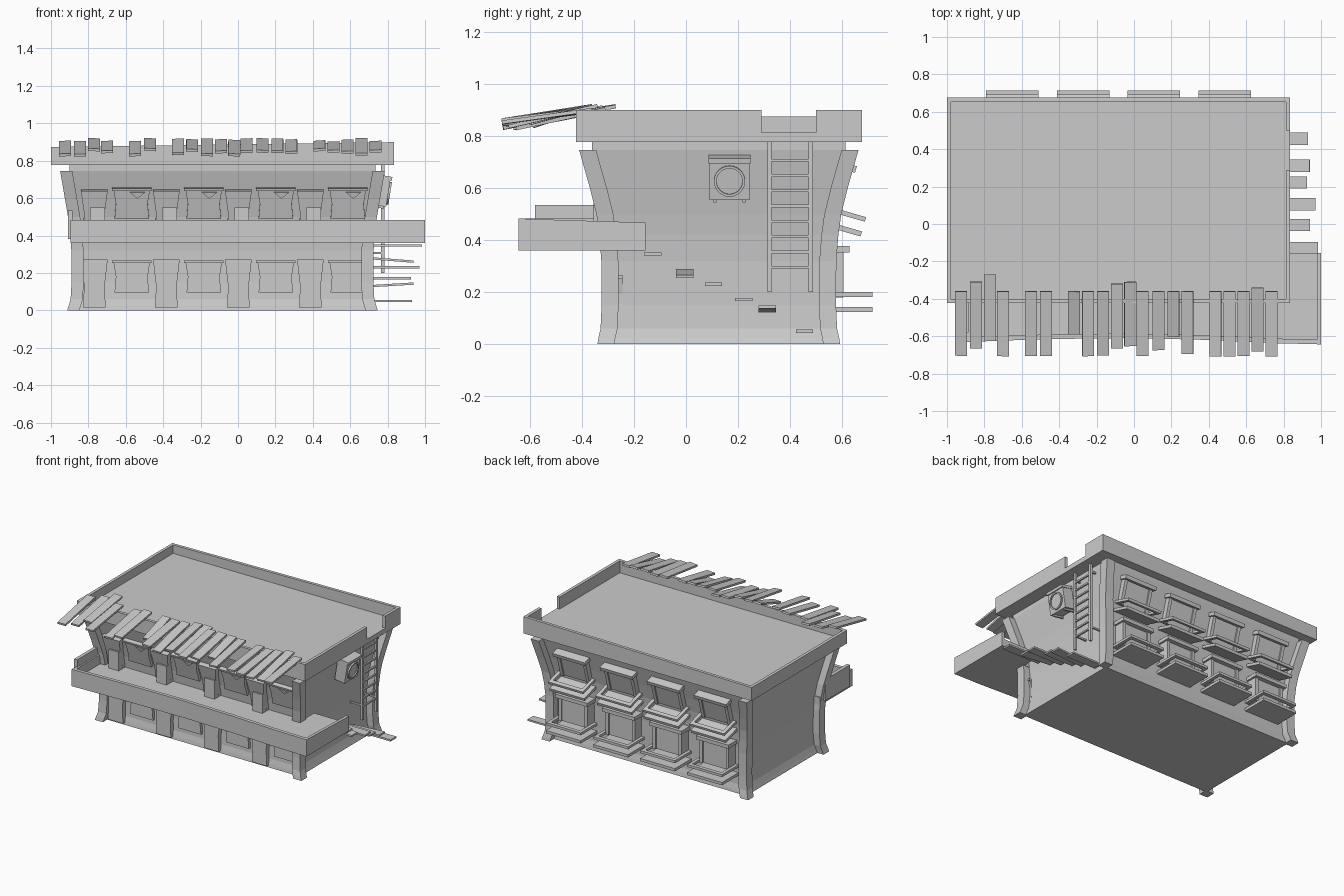
import bpy, bmesh, math, random
from mathutils import Matrix, Vector

if "Cube" in bpy.data.objects:
    bpy.data.objects.remove(bpy.data.objects["Cube"])

random.seed(4)
CX, CY = -0.083, 0.126
# wall flare: height, half width, half depth of the corner post outline
RINGS = [(0, .83, .466), (.025, .822, .462), (.06, .812, .454), (.15, .807, .45), (.32, .808, .451),
         (.42, .816, .459), (.5, .826, .47), (.6, .843, .495), (.67, .855, .515), (.745, .868, .536)]
INSET = .05


def half(z, k):
    for a, b in zip(RINGS, RINGS[1:]):
        if z <= b[0]:
            return a[k] + (b[k] - a[k]) * (z - a[0]) / (b[0] - a[0])
    return RINGS[-1][k]


def finish(name, bm):
    bmesh.ops.recalc_face_normals(bm, faces=bm.faces)
    me = bpy.data.meshes.new(name)
    bm.to_mesh(me)
    bm.free()
    ob = bpy.data.objects.new(name, me)
    bpy.context.collection.objects.link(ob)
    return ob


def loft(name, loops):
    bm = bmesh.new()
    vs = [[bm.verts.new(p) for p in loop] for loop in loops]
    n = len(vs[0])
    for a, b in zip(vs, vs[1:]):
        for i in range(n):
            j = (i + 1) % n
            bm.faces.new((a[i], a[j], b[j], b[i]))
    bm.faces.new(vs[0])
    bm.faces.new(vs[-1])
    return finish(name, bm)


def prism(name, pts, z0, top):
    f = top if callable(top) else (lambda x: top)
    return loft(name, [[(x, y, z0) for x, y in pts], [(x, y, f(x)) for x, y in pts]])


def rect(x0, x1, y0, y1):
    return [(x0, y0), (x1, y0), (x1, y1), (x0, y1)]


def box(name, x, y, z, mat=Matrix()):
    """Box from (min, max) ranges, placed by a matrix."""
    bm = bmesh.new()
    c = [(a[0] + a[1]) / 2 for a in (x, y, z)]
    s = [a[1] - a[0] for a in (x, y, z)]
    bmesh.ops.create_cube(bm, size=1, matrix=mat @ Matrix.Translation(c) @ Matrix.Diagonal((*s, 1)))
    return finish(name, bm)


# flared building body with a short neck under the roof
loops = [[(x, y, z) for x, y in rect(CX - hx + INSET, CX + hx - INSET, CY - hy + INSET, CY + hy - INSET)]
         for z, hx, hy in RINGS]
loops.append([(x, y, .78) for x, y, _ in loops[-1]])
ob = loft("building_body", loops)

# corner posts
for sx in (-1, 1):
    for sy in (-1, 1):
        loft("corner_post", [[(x, y, z) for x, y in rect(CX + sx * (hx - .065), CX + sx * hx,
                                                          CY + sy * (hy - .065), CY + sy * hy)]
                             for z, hx, hy in RINGS])

# roof slab and parapet with a gap for the ladder
RX0, RX1, RY0, RY1, T = -1.0, .834, -.422, .675, .022
rise = lambda x: .873 + (x + 1) * .0142
prism("roof_slab", rect(RX0, RX1, RY0, RY1), .777, .812)
for r in (rect(RX0, RX1, RY0, RY0 + T), rect(RX0, RX1, RY1 - T, RY1), rect(RX0, RX0 + T, RY0 + T, RY1 - T),
          rect(RX1 - T, RX1, RY0 + T, .29), rect(RX1 - T, RX1, .50, RY1 - T)):
    prism("roof_parapet", r, .812, rise)

# balcony wrapping the front right corner
front = [(-.895, -.63), (-.45, -.615), (0, -.61), (.4, -.62), (.77, -.638), (1, -.643)]
prism("balcony_floor", front + [(1, -.155), (.72, -.155), (.72, -.26), (-.895, -.26)], .36, .415)
prism("balcony_front_wall", front + [(x, y + .025) for x, y in reversed(front)], .41, .482)
loft("balcony_right_wall", [[(x, y, .41) for x, y in rect(.978, 1, -.643, -.155)],
                            [(.978, -.643, .482), (1, -.643, .482), (1, -.155, .467), (.978, -.155, .467)]])
box("balcony_left_wall", (-.91, -.885), (-.58, -.3), (.38, .535))
box("balcony_left_rail", (-.895, -.873), (-.63, -.3), (.38, .482))

# rear windows, each with cap, rail and shelf; the upper row leans with the wall
for x in (-.65, -.272, .105, .485):
    for y, z, a in ((.527, .27, 0), (.53, .607, .28)):
        m = Matrix.Translation((x, y, z)) @ Matrix.Rotation(-a, 4, 'X')
        box("rear_window", (-.11, .11), (-.04, .068), (-.09, .095), m)
        for s in (-1, 1):
            box("rear_window_frame", (s * .105 - .012, s * .105 + .012), (-.03, .078), (-.09, .095), m)
            box("rear_rail_side", (s * .128 - .012, s * .128 + .012), (0, .188), (-.088, -.07), m)
        box("rear_window_cap", (-.13, .13), (-.02, .1), (.082, .108), m)
        box("rear_rail", (-.14, .14), (.16, .188), (-.088, -.07), m)
        box("rear_shelf", (-.14, .14), (-.03, .188), (-.147, -.127), m)

# front doors and windows
for i in range(4):
    for z, a, h in ((.15, 0, .135), (.545, .25, .115)):
        y = CY - half(z, 2) + INSET
        face = Matrix.Rotation(math.pi, 4, 'Z') @ Matrix.Rotation(-a, 4, 'X')
        m = Matrix.Translation((-.768 + i * .385, y, z)) @ face
        top, bot = .07, .055
        loft("front_door", [[m @ Vector((px, py, pz)) for px, py in rect(-w, w, -.04, .035)]
                            for pz, w in ((-h, .06), (-.02, .055), (h * .9, .071))])
        zw = z + .03
        m = Matrix.Translation((-.568 + i * .385, CY - half(zw, 2) + INSET, zw)) @ face
        loft("front_window", [[m @ Vector((px, py, pz)) for px, py in rect(-w, w, -.03, .022)]
                              for pz, w in ((-.085, .092), (0, .085), (.075, .097))])
        box("front_window_cap", (-.105, .105), (-.03, .032), (.072, .086), m)
        loft("front_window_flap", [[m @ Vector((px, py, pz)) for px, pz in ((-.07, .065), (.01, .065), (-.03, .03))]
                                   for py in (.015, .03)])
        if a:
            box("door_crate", (-.81 + i * .385 + .02, -.71 + i * .385), (y - .05, y + .03), (.41, .55))

# loose awning planks: centre x, back y, front y
planks = [(-.925, -.36, -.71), (-.845, -.31, -.67), (-.77, -.27, -.63), (-.70, -.36, -.71), (-.55, -.36, -.71),
          (-.47, -.36, -.71), (-.32, -.36, -.60), (-.245, -.36, -.71), (-.165, -.36, -.71), (-.09, -.32, -.67),
          (-.02, -.31, -.66), (.045, -.36, -.71), (.13, -.36, -.68), (.21, -.36, -.61), (.285, -.36, -.70),
          (.435, -.36, -.71), (.51, -.36, -.71), (.585, -.36, -.71), (.66, -.34, -.69), (.735, -.36, -.71)]
for x, yb, yf in planks:
    zb, zf = random.uniform(.895, .915), random.uniform(.825, .865)
    m = (Matrix.Translation((x, yb, zb)) @ Matrix.Rotation(math.atan2(zb - zf, yb - yf), 4, 'X')
         @ Matrix.Rotation(random.uniform(-.08, .08), 4, 'Y'))
    box("awning_plank", (-.032, .032), (yf - yb, 0), (-.007, .007), m)

# plank steps climbing the right wall: y, z, outer x, tilt
for y, z, x, t in ((.455, .05, .93, 0), (.312, .128, .94, -.06), (.222, .172, .925, 0), (.105, .23, .97, 0),
                   (-.005, .28, .94, .08), (-.128, .346, .985, 0)):
    m = Matrix.Translation((.69, y, z)) @ Matrix.Rotation(t, 4, 'Y')
    box("stair_plank", (0, x - .69), (-.033, .033), (-.006, .006), m)

# roof ladder
for y in (.321, .479):
    box("ladder_rail", (.765, .783), (y - .008, y + .008), (.2, .80))
    for z in (.3, .72):
        box("ladder_bracket", (.68, .775), (y - .006, y + .006), (z, z + .012))
for i in range(8):
    box("ladder_rung", (.768, .78), (.32, .48), (.29 + i * .0587, .301 + i * .0587))

# cooling unit leaning with the right wall
m = Matrix.Translation((.745, .167, .64)) @ Matrix.Rotation(.16, 4, 'Y')
box("cooler_case", (-.02, .06), (-.076, .076), (-.078, .07), m)
box("cooler_lid", (-.02, .068), (-.08, .08), (.066, .085), m)
for s in (-1, 1):
    box("cooler_foot", (-.03, .05), (s * .055 - .006, s * .055 + .006), (-.09, -.075), m)
turn = Matrix.Rotation(math.pi / 2, 4, 'Y')
circle = lambda r, x: [m @ Vector((x, r * math.cos(k * math.pi / 12), r * math.sin(k * math.pi / 12) - .004))
                       for k in range(24)]
loft("cooler_fan_ring", [circle(.06, .05), circle(.06, .07), circle(.05, .07), circle(.05, .062)])
